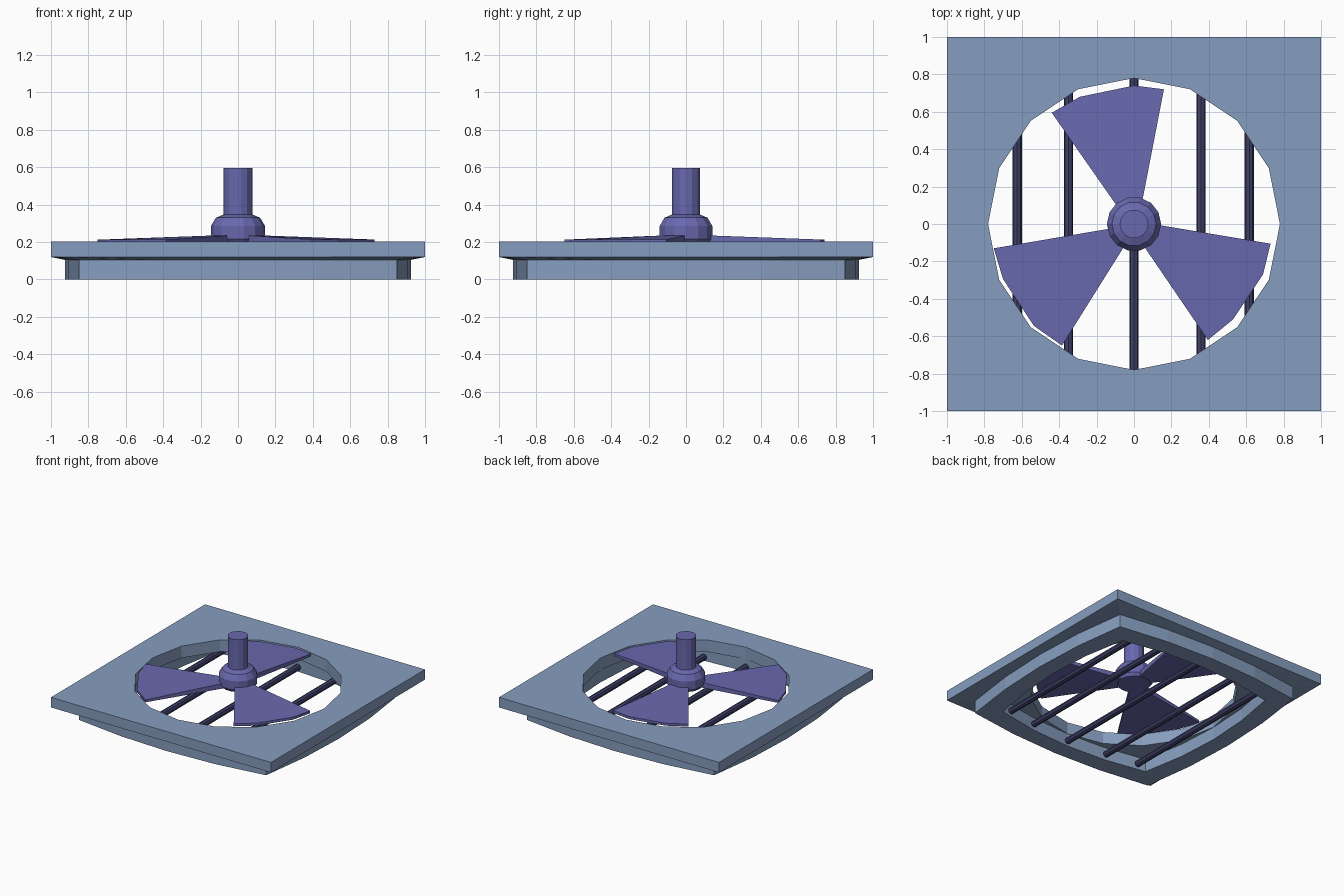
import bpy, bmesh
from math import sin, cos, pi, atan2, radians, hypot

if "Cube" in bpy.data.objects:
    bpy.data.objects.remove(bpy.data.objects["Cube"])


def material(name, rgb):
    m = bpy.data.materials.new(name)
    m.diffuse_color = (*rgb, 1)
    m.use_nodes = True
    m.node_tree.nodes["Principled BSDF"].inputs["Base Color"].default_value = m.diffuse_color
    return m


BLUE = material("blue_grey", (0.24, 0.34, 0.52))
PURPLE = material("purple", (0.14, 0.14, 0.43))
NAVY = material("navy", (0.05, 0.052, 0.14))


def add_object(name, bm, mat):
    bmesh.ops.recalc_face_normals(bm, faces=bm.faces)
    me = bpy.data.meshes.new(name)
    bm.to_mesh(me)
    bm.free()
    me.materials.append(mat)
    ob = bpy.data.objects.new(name, me)
    bpy.context.collection.objects.link(ob)
    return ob


def loft(name, rings, mat, cyclic=False):
    bm = bmesh.new()
    vs = [[bm.verts.new(p) for p in r] for r in rings]
    n = len(rings[0])
    pairs = list(zip(vs, vs[1:])) + ([(vs[-1], vs[0])] if cyclic else [])
    for a, b in pairs:
        for i in range(n):
            j = (i + 1) % n
            bm.faces.new((a[i], a[j], b[j], b[i]))
    if not cyclic:
        bm.faces.new(vs[0])
        bm.faces.new(vs[-1])
    return add_object(name, bm, mat)


def circle(r, z, n=16):
    return [(r * cos(2 * pi * k / n), r * sin(2 * pi * k / n), z) for k in range(n)]


def pillow(corner, mid, z):
    """Square ring of 16 points whose sides bulge from corner to mid."""
    q = corner + 0.75 * (mid - corner)
    pts = []
    for s in range(4):
        c, d = round(cos(s * pi / 2)), round(sin(s * pi / 2))
        for x, y in ((mid, 0), (q, corner / 2), (corner, corner), (corner / 2, q)):
            pts.append((c * x - d * y, d * x + c * y, z))
    return pts


# Square plate with round opening and bulging lower frame
loft("vent_housing", [
    circle(0.78, 0.203), pillow(1, 1, 0.203), pillow(1, 1, 0.12),
    pillow(0.85, 0.925, 0.105), pillow(0.85, 0.925, 0),
    pillow(0.70, 0.782, 0), pillow(0.70, 0.782, 0.105), circle(0.78, 0.105),
], BLUE, cyclic=True)

# Grille rods, ends buried in the frame
for i, x in enumerate((-0.625, -0.35, 0, 0.358, 0.617)):
    e = 0.80 - 0.15 * abs(x)
    loft(f"grille_rod_{i + 1}",
         [[(x + px, y, 0.04 + py) for px, py, _ in circle(0.025, 0, 8)] for y in (-e, e)],
         NAVY)

# Motor hub and shaft
loft("hub_and_shaft", [circle(r, z, 14) for r, z in (
    (0.125, 0.19), (0.145, 0.215), (0.145, 0.285), (0.118, 0.33),
    (0.077, 0.347), (0.077, 0.597))], PURPLE)

# Fan blades: wedges, thick at the hub and thin at the tip
blade_plans = (
    [(0.04, 0.10), (0.16, 0.72), (0, 0.74), (-0.29, 0.68), (-0.44, 0.595), (-0.08, 0.08)],
    [(0.10, 0.0), (0.73, -0.105), (0.69, -0.27), (0.53, -0.51), (0.395, -0.62), (0.04, -0.10)],
    [(-0.04, -0.10), (-0.385, -0.65), (-0.535, -0.545), (-0.70, -0.295), (-0.75, -0.13), (-0.10, -0.02)],
)
for i, plan in enumerate(blade_plans):
    top = [(x, y, 0.24 - 0.036 * hypot(x, y)) for x, y in plan]
    loft(f"fan_blade_{i + 1}", [[(x, y, 0.193) for x, y in plan], top], PURPLE)
